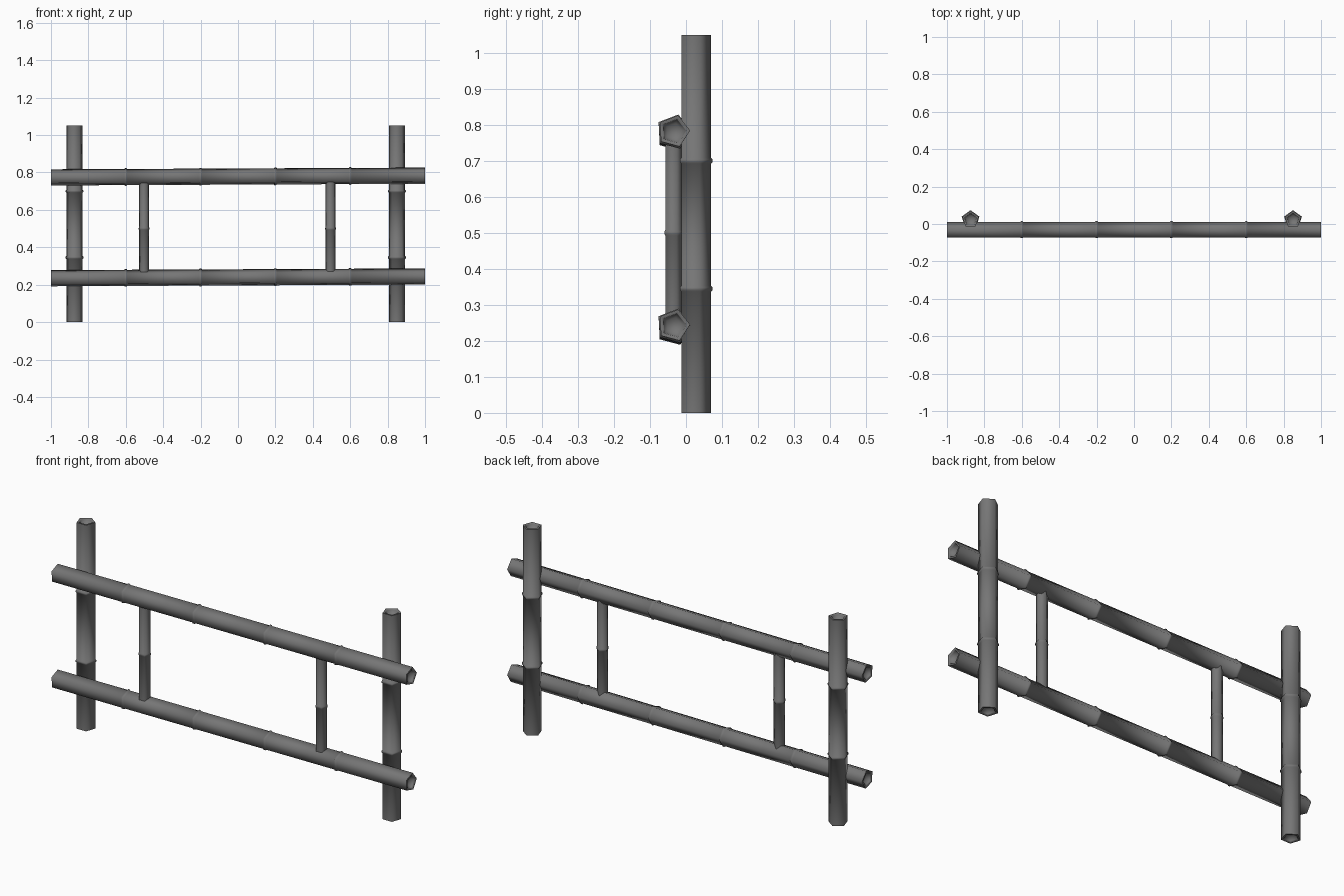
import bpy, bmesh, math
from mathutils import Vector, Matrix

cube = bpy.data.objects.get("Cube")
if cube:
    bpy.data.objects.remove(cube, do_unlink=True)

mat = bpy.data.materials.new("dark grey bamboo")
mat.use_nodes = True
grey = (0.18, 0.18, 0.18, 1)
mat.diffuse_color = grey
bsdf = next(n for n in mat.node_tree.nodes if n.type == 'BSDF_PRINCIPLED')
bsdf.inputs["Base Color"].default_value = grey

SIDES = 5


def cane(name, start, end, radius, knots, twist=0.0):
    """Five-sided cane with raised knots (distances from start) and hollow ends."""
    start, end = Vector(start), Vector(end)
    length = (end - start).length
    w = (end - start).normalized()
    u = Vector((0, 1, 0))          # one corner points to the back
    v = w.cross(u)
    # profile: (distance along cane, radius)
    profile = [(0.02, 0.5), (0.006, 0.74), (0, 0.78), (0, 1)]
    for k in knots:
        profile += [(k - 0.008, 1), (k - 0.004, 1.1), (k + 0.004, 1.1), (k + 0.008, 1)]
    profile += [(length - d, r) for d, r in reversed(profile[:4])]

    bm = bmesh.new()
    rings = []
    for d, r in profile:
        ring = []
        for i in range(SIDES):
            a = twist + math.tau * i / SIDES
            ring.append(bm.verts.new(start + w * d + radius * r * (u * math.cos(a) + v * math.sin(a))))
        rings.append(ring)
    for a, b in zip(rings, rings[1:]):
        for i in range(SIDES):
            j = (i + 1) % SIDES
            bm.faces.new((a[i], a[j], b[j], b[i]))
    bm.faces.new(rings[0])
    bm.faces.new(rings[-1])
    bmesh.ops.recalc_face_normals(bm, faces=bm.faces)
    mesh = bpy.data.meshes.new(name)
    bm.to_mesh(mesh)
    bm.free()
    mesh.materials.append(mat)
    obj = bpy.data.objects.new(name, mesh)
    bpy.context.collection.objects.link(obj)
    bpy.ops.object.select_all(action='DESELECT')
    obj.select_set(True)
    bpy.context.view_layer.objects.active = obj
    bpy.ops.object.shade_smooth_by_angle(angle=math.radians(80))
    return obj


# Upright posts behind the rails
for side, x in (("right", -0.874), ("left", 0.85)):
    cane(side + "_post", (x, 0.024, 0), (x, 0.024, 1.05), 0.0455, (0.345, 0.7))

# Long rails, rising slightly toward the left
for level, z in (("lower", 0.234), ("upper", 0.773)):
    cane(level + "_rail", (-1, -0.034, z), (1, -0.034, z + 0.009), 0.0455,
         (0.4, 0.8, 1.2, 1.6), math.radians(3))

# Thin struts between the rails
for side, x in (("right", -0.502), ("left", 0.495)):
    cane(side + "_strut", (x, -0.035, 0.25), (x, -0.035, 0.77), 0.0275, (0.25,))
